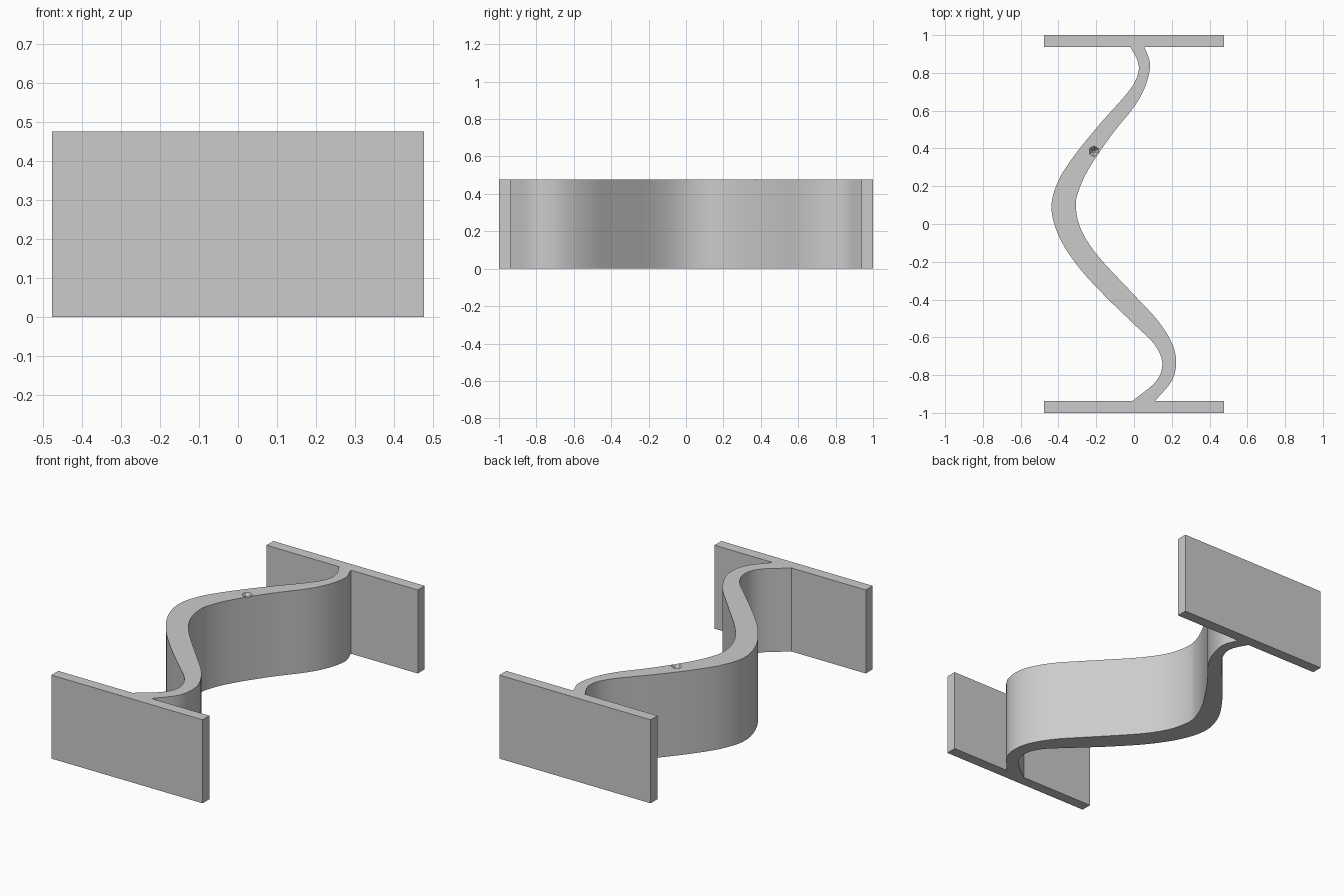
import bpy, bmesh, math
from mathutils import Vector

if "Cube" in bpy.data.objects:
    bpy.data.objects.remove(bpy.data.objects["Cube"])

HEIGHT, HALF_WIDTH, INNER_Y = 0.476, 0.477, 0.938

grey = bpy.data.materials.new("plain grey")
grey.use_nodes = True
colour = (0.6, 0.6, 0.6, 1)
grey.diffuse_color = colour
grey.node_tree.nodes["Principled BSDF"].inputs["Base Color"].default_value = colour


def finish(bm, name):
    bmesh.ops.recalc_face_normals(bm, faces=bm.faces)
    mesh = bpy.data.meshes.new(name)
    bm.to_mesh(mesh)
    bm.free()
    mesh.materials.append(grey)
    obj = bpy.data.objects.new(name, mesh)
    bpy.context.collection.objects.link(obj)
    return obj


def spline(points, steps=5):
    """Smooth curve through all the points."""
    p = [Vector(q) for q in points]
    p = [2 * p[0] - p[1]] + p + [2 * p[-1] - p[-2]]
    out = []
    for a, b, c, d in zip(p, p[1:], p[2:], p[3:]):
        for i in range(steps):
            t = i / steps
            out.append(0.5 * (2 * b + (c - a) * t + (2 * a - 5 * b + 4 * c - d) * t * t
                              + (3 * b - a - 3 * c + d) * t ** 3))
    return out + [p[-2]]


# Flat end plates
for name, side in (("front_plate", -1), ("back_plate", 1)):
    bm = bmesh.new()
    bmesh.ops.create_cube(bm, size=1)
    bmesh.ops.scale(bm, verts=bm.verts, vec=(2 * HALF_WIDTH, 1 - INNER_Y, HEIGHT))
    bmesh.ops.translate(bm, verts=bm.verts, vec=(0, side * (1 + INNER_Y) / 2, HEIGHT / 2))
    finish(bm, name)

# Wavy web between the plates, thickest at its middle bend
right_edge = spline([(-.02, INNER_Y), (.02, .86), (.02, .79), (-.03, .70), (-.18, .53),
                     (-.31, .37), (-.40, .23), (-.437, .09), (-.40, -.06), (-.30, -.22),
                     (-.155, -.38), (0, -.53), (.11, -.64), (.15, -.74), (.115, -.835),
                     (-.01, -INNER_Y)])
left_edge = spline([(.055, INNER_Y), (.085, .845), (.06, .73), (0, .62), (-.12, .47),
                    (-.235, .30), (-.29, .185), (-.308, .095), (-.28, -.03), (-.19, -.17),
                    (0, -.375), (.125, -.51), (.2, -.63), (.223, -.73), (.2, -.83),
                    (.11, -INNER_Y)])
bm = bmesh.new()
outline = [bm.verts.new((p.x, p.y, 0)) for p in right_edge + left_edge[::-1]]
base = bm.faces.new(outline)
top = bmesh.ops.extrude_face_region(bm, geom=[base], use_keep_orig=True)["geom"]
bmesh.ops.translate(bm, vec=(0, 0, HEIGHT),
                    verts=[v for v in top if isinstance(v, bmesh.types.BMVert)])
web = finish(bm, "wavy_web")

# Small chipped notch in the web's top edge
bm = bmesh.new()
bmesh.ops.create_cone(bm, cap_ends=True, segments=6, radius1=0.006, radius2=0.036, depth=0.04)
bmesh.ops.translate(bm, verts=bm.verts, vec=(-0.212, 0.385, HEIGHT - 0.01))
cutter = finish(bm, "notch_cutter")
cut = web.modifiers.new("notch", "BOOLEAN")
cut.operation, cut.solver, cut.object = "DIFFERENCE", "EXACT", cutter
bpy.ops.object.select_all(action="DESELECT")
web.select_set(True)
bpy.context.view_layer.objects.active = web
bpy.ops.object.modifier_apply(modifier=cut.name)
bpy.data.objects.remove(cutter)
bpy.ops.object.shade_smooth_by_angle(angle=math.radians(25))
